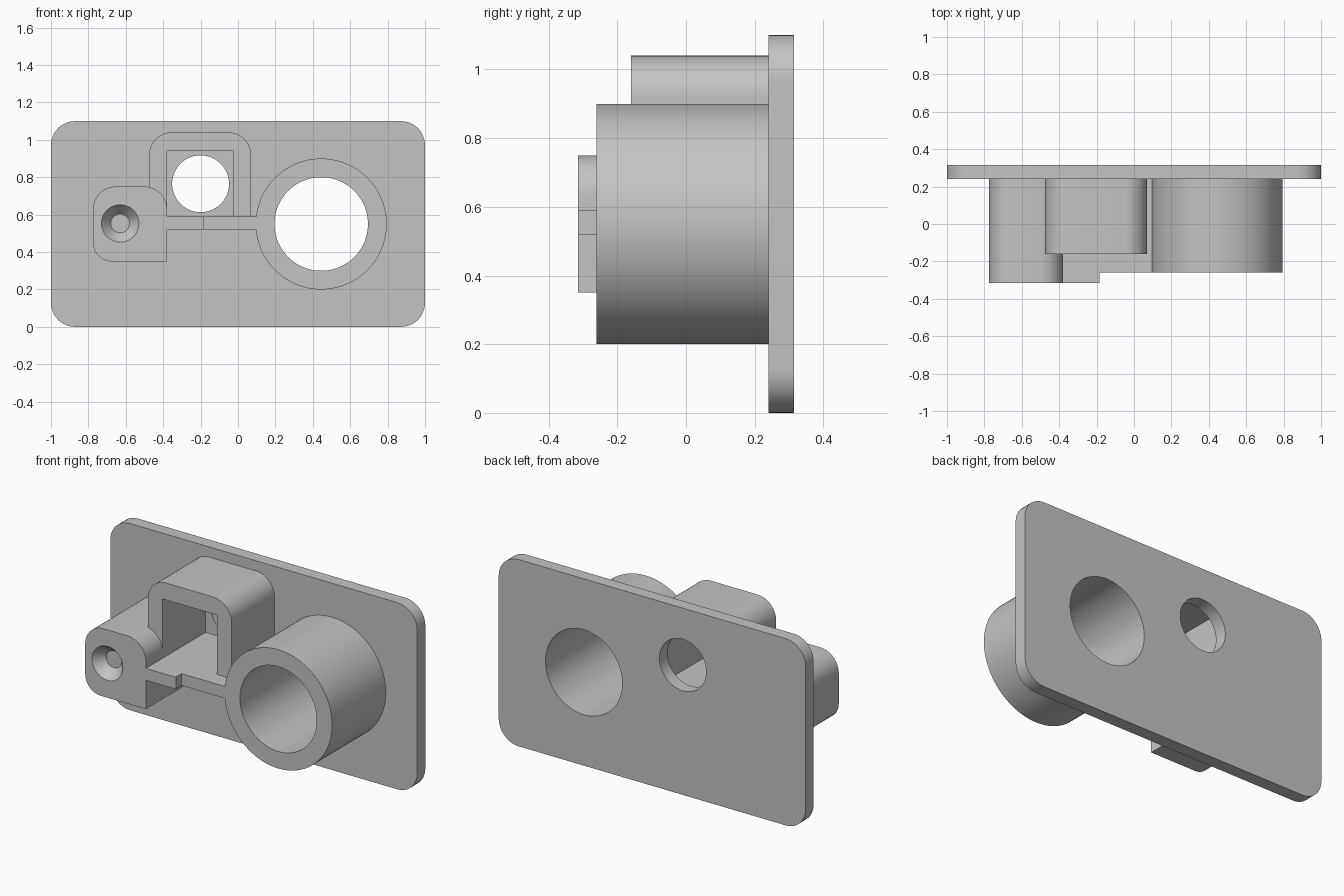
import bpy, bmesh
from math import sin, cos, pi, radians
from mathutils import Vector

cube = bpy.data.objects.get("Cube")
if cube:
    bpy.data.objects.remove(cube, do_unlink=True)

grey = bpy.data.materials.new("plain grey")
grey.use_nodes = True
COLOUR = (0.55, 0.55, 0.55, 1)
grey.diffuse_color = COLOUR
grey.node_tree.nodes["Principled BSDF"].inputs["Base Color"].default_value = COLOUR

PLATE_FRONT, BACK, FRONT = 0.24, 0.315, -0.315
RING_FRONT, HOOD_FRONT = -0.26, -0.16


def rounded(corners, steps=12):
    """Outline in x, z from (x, z, radius) right-angled corners."""
    outline = []
    for i, (x, z, r) in enumerate(corners):
        p = Vector((x, z))
        if not r:
            outline.append(p)
            continue
        a = (Vector(corners[i - 1][:2]) - p).normalized()
        b = (Vector(corners[(i + 1) % len(corners)][:2]) - p).normalized()
        for k in range(steps + 1):
            t = k / steps * pi / 2
            outline.append(p + r * (a * (1 - sin(t)) + b * (1 - cos(t))))
    return outline


def circle(x, z, r, steps=96):
    return [Vector((x + r * cos(2 * pi * k / steps), z + r * sin(2 * pi * k / steps)))
            for k in range(steps)]


def loft(name, front, y0, back, y1):
    """Solid between two matching outlines."""
    bm = bmesh.new()
    f = [bm.verts.new((p.x, y0, p.y)) for p in front]
    b = [bm.verts.new((p.x, y1, p.y)) for p in back]
    bm.faces.new(f)
    bm.faces.new(b[::-1])
    for i in range(len(f)):
        bm.faces.new((f[i - 1], b[i - 1], b[i], f[i]))
    bmesh.ops.recalc_face_normals(bm, faces=bm.faces)
    mesh = bpy.data.meshes.new(name)
    bm.to_mesh(mesh)
    bm.free()
    mesh.materials.append(grey)
    obj = bpy.data.objects.new(name, mesh)
    bpy.context.collection.objects.link(obj)
    return obj


def prism(name, outline, y0, y1):
    return loft(name, outline, y0, outline, y1)


def cut(obj, cutter):
    """Subtract the cutter, then discard it."""
    cutter.hide_render = True
    mod = obj.modifiers.new("cut", 'BOOLEAN')
    mod.operation, mod.solver, mod.object = 'DIFFERENCE', 'EXACT', cutter
    bpy.context.view_layer.update()
    graph = bpy.context.evaluated_depsgraph_get()
    mesh = bpy.data.meshes.new_from_object(obj.evaluated_get(graph))
    obj.modifiers.clear()
    obj.data = mesh
    bpy.data.objects.remove(cutter, do_unlink=True)


# Back plate with two round openings
plate = prism("back_plate", rounded([(-1, 0, .13), (1, 0, .13), (1, 1.1, .13), (-1, 1.1, .13)]),
              PLATE_FRONT, BACK)
bore = circle(0.445, 0.55, 0.25)
cut(plate, prism("bore_cutter", bore, 0, 1))
cut(plate, prism("window_cutter", circle(-0.2, 0.765, 0.152), 0, 1))

# Large tube
tube = prism("tube", circle(0.445, 0.55, 0.35), RING_FRONT, PLATE_FRONT)
cut(tube, prism("tube_cutter", bore, -1, 1))

# Arched hood with a square inside
hood = prism("hood", rounded([(-.475, .57, 0), (-.475, 1.04, .12), (.07, 1.04, .12), (.07, .57, 0),
                              (-.025, .57, 0), (-.025, .94, 0), (-.38, .94, 0), (-.38, .57, 0)]),
             HOOD_FRONT, PLATE_FRONT)

# Screw boss with a conical recess
boss = prism("screw_boss", rounded([(-.775, .35, .1), (-.38, .35, 0), (-.38, .75, .12),
                                    (-.775, .75, .12)]), FRONT, PLATE_FRONT)
depth = 0.06
slope = 0.05 / depth
lead = 0.02
cut(boss, loft("recess_cutter", circle(-.63, .553, .1 + slope * lead), FRONT - lead,
               circle(-.63, .553, .05), FRONT + depth))

# Stepped shelf joining the boss and the tube
shelf = prism("shelf", rounded([(-.38, .52, 0), (.1, .52, 0), (.1, .59, 0), (-.38, .59, 0)]),
              RING_FRONT, PLATE_FRONT)
lip = prism("shelf_lip", rounded([(-.38, .52, 0), (-.185, .52, 0), (-.185, .59, 0), (-.38, .59, 0)]),
            FRONT, RING_FRONT)

# Smooth curved walls, crisp edges
bpy.ops.object.select_all(action='DESELECT')
for obj in (plate, tube, hood, boss, shelf, lip):
    obj.select_set(True)
    bpy.context.view_layer.objects.active = obj
bpy.ops.object.shade_smooth_by_angle(angle=radians(30))
